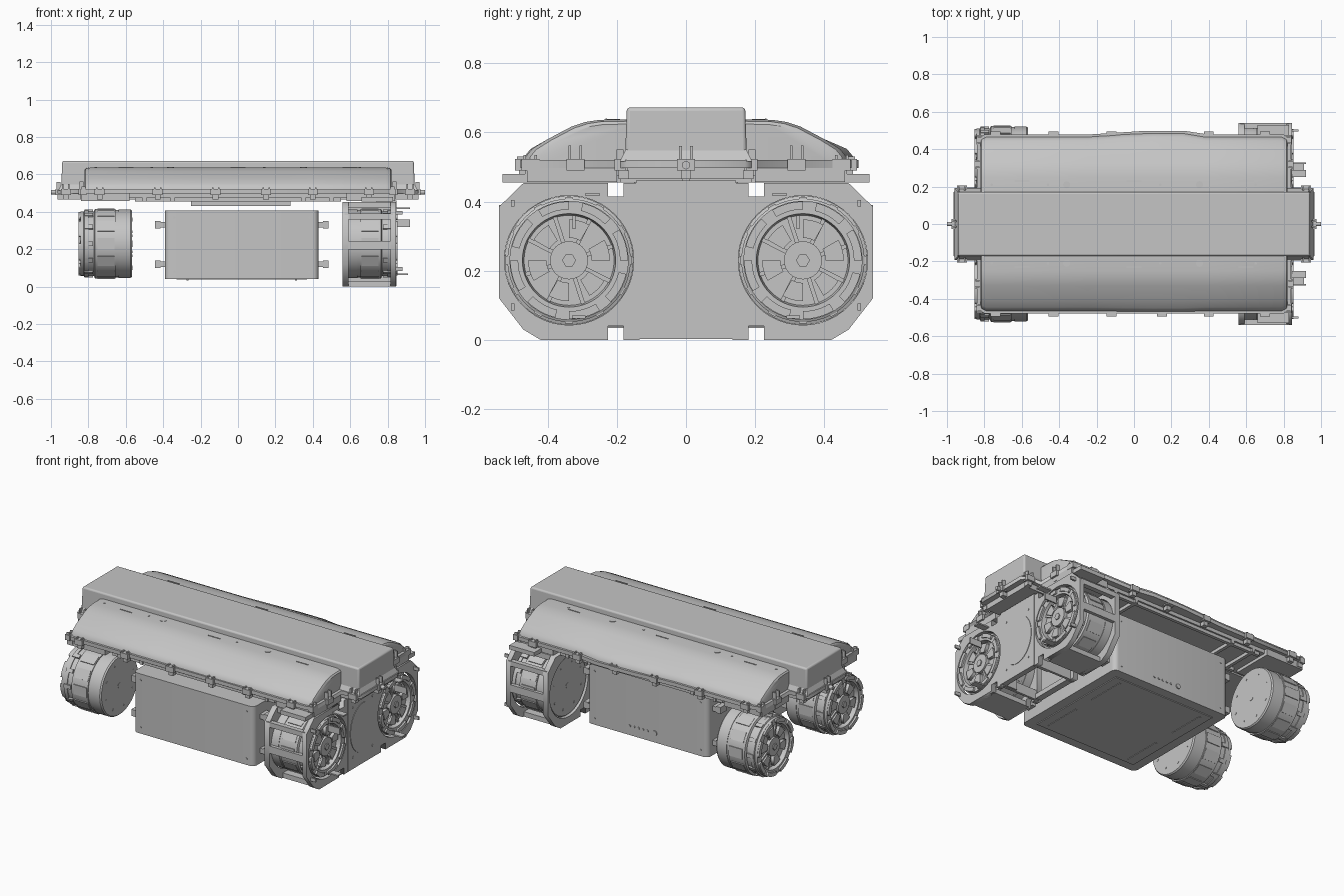
import bpy, bmesh
from math import cos, sin, pi
from mathutils import Matrix, Vector

if "Cube" in bpy.data.objects:
    bpy.data.objects.remove(bpy.data.objects["Cube"], do_unlink=True)

grey = bpy.data.materials.new("machined_grey")
grey.use_nodes = True
grey.diffuse_color = (0.56, 0.56, 0.56, 1)
grey.node_tree.nodes["Principled BSDF"].inputs["Base Color"].default_value = (0.56, 0.56, 0.56, 1)

SIDES = (-1, 1)
CORNERS = [(a, b) for a in SIDES for b in SIDES]


def add(name, mesh, smooth=False, bevel=0):
    mesh.name = name
    mesh.materials.clear()
    mesh.materials.append(grey)
    ob = bpy.data.objects.new(name, mesh)
    bpy.context.scene.collection.objects.link(ob)
    if bevel:
        mod = ob.modifiers.new("bevel", "BEVEL")
        mod.width, mod.segments, mod.limit_method = bevel, 3, "ANGLE"
    if smooth:
        bpy.ops.object.select_all(action="DESELECT")
        ob.select_set(True)
        bpy.context.view_layer.objects.active = ob
        bpy.ops.object.shade_smooth_by_angle(angle=0.6)
    return ob


def finish(name, bm, **kw):
    bmesh.ops.recalc_face_normals(bm, faces=bm.faces)
    mesh = bpy.data.meshes.new(name)
    bm.to_mesh(mesh)
    bm.free()
    return add(name, mesh, **kw)


def put_box(bm, lo, hi, m=Matrix()):
    lo, hi = Vector(lo), Vector(hi)
    size = [abs(v) for v in hi - lo]
    bmesh.ops.create_cube(bm, size=1, matrix=m @ Matrix.Translation((lo + hi) / 2) @ Matrix.Diagonal((*size, 1)))


def put_rod(bm, pos, r, length, axis="X", sides=16):
    turn = Matrix.Rotation(pi / 2, 4, "Y" if axis == "X" else "X") if axis != "Z" else Matrix()
    bmesh.ops.create_cone(bm, cap_ends=True, segments=sides, radius1=r, radius2=r, depth=length,
                          matrix=Matrix.Translation(pos) @ turn)


def boxes(name, pairs, **kw):
    bm = bmesh.new()
    for lo, hi in pairs:
        put_box(bm, lo, hi)
    return finish(name, bm, **kw)


def frustum(name, half_x, half_y, z0, z1, flare, **kw):
    bm = bmesh.new()
    put_box(bm, (-half_x, -half_y, z0), (half_x, half_y, z1))
    for v in bm.verts:
        if v.co.z < (z0 + z1) / 2:
            v.co.x += flare if v.co.x > 0 else -flare
            v.co.y += flare if v.co.y > 0 else -flare
    finish(name, bm, **kw)


def ellipse(cy, cz, ry, rz, n=48):
    return [(cy + ry * cos(2 * pi * i / n), cz + rz * sin(2 * pi * i / n)) for i in range(n)]


def arcs(cy, cz, r0, r1, count, fill, n=8):
    """Ring of separate arc-shaped pads, each covering a share of its step."""
    loops = []
    for k in range(count):
        angles = [2 * pi * (k + fill * i / n) / count for i in range(n + 1)]
        loops.append([(cy + r1 * cos(a), cz + r1 * sin(a)) for a in angles]
                     + [(cy + r0 * cos(a), cz + r0 * sin(a)) for a in reversed(angles)])
    return loops


def plate(name, loops, lo, hi, along_x=True, smooth=False):
    """Flat plate with holes, spanning lo..hi along x or z."""
    cu = bpy.data.curves.new(name, "CURVE")
    cu.dimensions, cu.fill_mode, cu.extrude = "2D", "BOTH", (hi - lo) / 2
    for loop in loops:
        sp = cu.splines.new("POLY")
        sp.points.add(len(loop) - 1)
        for p, (u, v) in zip(sp.points, loop):
            p.co = (u, v, 0, 1)
        sp.use_cyclic_u = True
    tmp = bpy.data.objects.new(name, cu)
    bpy.context.scene.collection.objects.link(tmp)
    mesh = bpy.data.meshes.new_from_object(tmp.evaluated_get(bpy.context.evaluated_depsgraph_get()))
    bpy.data.objects.remove(tmp)
    mid = (lo + hi) / 2
    if along_x:
        mesh.transform(Matrix(((0, 0, 1, mid), (1, 0, 0, 0), (0, 1, 0, 0), (0, 0, 0, 1))))
    else:
        mesh.transform(Matrix.Translation((0, 0, mid)))
    return add(name, mesh, smooth=smooth)


# Raised central cover with a flared skirt at its base
frustum("central_cover", 0.94, 0.171, 0.5, 0.672, 0.006, bevel=0.01, smooth=True)
frustum("cover_skirt", 0.943, 0.174, 0.515, 0.55, 0.018)

# Sloping side covers with rounded ends, the back one with a shallow bulge
SLOPE = [(0.15, 0.5), (0.15, 0.638), (0.25, 0.636), (0.29, 0.63), (0.33, 0.617),
         (0.40, 0.58), (0.445, 0.552), (0.463, 0.53), (0.468, 0.5)]
STATIONS = [(-0.822, 0, 0.9), (-0.815, 0, 0.96), (-0.79, 0, 1), (-0.25, 0, 1), (-0.05, 0.7, 1),
            (0.1, 1, 1), (0.26, 1, 1), (0.38, 0, 1), (0.79, 0, 1), (0.815, 0, 0.96), (0.822, 0, 0.9)]
for s in SIDES:
    bm = bmesh.new()
    rings = []
    for x, bulge, k in STATIONS:
        ring = []
        for y, z in SLOPE:
            out = (y - 0.15) * k + bulge * (0.02 if s > 0 else 0.004) * (y > 0.4)
            ring.append(bm.verts.new((x, s * (0.15 + out), 0.5 + (z - 0.5) * k)))
        rings.append(ring)
    n = len(SLOPE)
    for a, b in zip(rings, rings[1:]):
        for i in range(n):
            bm.faces.new((a[i], a[(i + 1) % n], b[(i + 1) % n], b[i]))
    bm.faces.new(rings[0])
    bm.faces.new(rings[-1])
    finish("side_cover", bm, smooth=True)

# Flange around the covers and the tray below it
right_half = [(0.80, -0.478), (0.84, -0.44), (0.84, -0.195), (0.94, -0.195), (0.965, -0.17),
              (0.965, 0.17), (0.94, 0.195), (0.84, 0.195), (0.84, 0.44), (0.80, 0.478)]
outline = right_half + [(0.4, 0.478), (0.27, 0.498), (0.06, 0.498), (-0.25, 0.478)]
outline += [(-x, y) for x, y in reversed(right_half)]
plate("cover_flange", [outline], 0.497, 0.52, along_x=False)
tray = [((-0.8, -0.44, 0.475), (0.8, 0.44, 0.5)), ((-0.93, -0.17, 0.465), (0.93, 0.17, 0.5)),
        ((-0.25, -0.15, 0.43), (0.28, 0.15, 0.476))]
tray += [((sx * 0.58, sy * 0.2, 0.457), (sx * 0.84, sy * 0.46, 0.5)) for sx, sy in CORNERS]
tray += [((0.66, s * 0.44, 0.455), (0.83, s * 0.53, 0.48)) for s in SIDES]
boxes("under_tray", tray)
ribs = [((-0.55, y - 0.01, 0.455), (0.55, y + 0.01, 0.48)) for y in (-0.42, -0.2, 0, 0.2, 0.42)]
ribs += [((x - 0.01, -0.44, 0.455), (x + 0.01, 0.44, 0.48)) for x in (-0.5, -0.35, 0.35, 0.5)]
boxes("under_ribs", ribs)

# Clips around the flange, each a block, a foot and two prongs
bm = bmesh.new()
spots = [(x, sy * 0.482, sy * pi / 2, 0.53) for sy in SIDES for x in (-0.74, -0.43, -0.12, 0.15, 0.4, 0.7)]
spots += [(sx * 0.842, y, 0 if sx > 0 else pi, 0.562) for sx in SIDES for y in (-0.32, 0.32)]
spots += [(sx * 0.83, y, 0 if sx > 0 else pi, 0.535) for sx in SIDES for y in (-0.45, 0.45)]
spots += [(sx * 0.92, sy * 0.195, sy * pi / 2, 0.55) for sx, sy in CORNERS]
spots += [(sx * 0.965, 0, 0 if sx > 0 else pi, 0.56) for sx in SIDES]
for x, y, turn, top in spots:
    m = Matrix.Translation((x, y, 0)) @ Matrix.Rotation(turn, 4, "Z")
    put_box(bm, (-0.02, -0.026, 0.49), (0.012, 0.026, 0.523), m)
    put_box(bm, (-0.03, -0.015, 0.465), (0, 0.015, 0.49), m)
    for s in SIDES:
        put_box(bm, (-0.015, s * 0.012, 0.51), (0.006, s * 0.02, top), m)
for s in SIDES:
    put_rod(bm, (s * 0.975, 0, 0.505), 0.012, 0.05)
finish("flange_clips", bm)

# Small fittings on the side covers
bm = bmesh.new()
for s in SIDES:
    for x in (-0.36, 0.35):
        put_rod(bm, (x, s * 0.21, 0.636), 0.019, 0.006, "Z")
    for x in (-0.76, -0.46, 0.14, 0.65):
        put_rod(bm, (x, s * 0.21, 0.636), 0.007, 0.006, "Z", 10)
    for x in (-0.6, 0, 0.6):
        put_box(bm, (x - 0.04, s * 0.228, 0.632), (x + 0.04, s * 0.232, 0.64))
finish("cover_fittings", bm)

# Battery box with rounded upright edges, side hooks, base panel and rear buttons
FRONT, BACK, R = -0.46, 0.345, 0.03
box_outline = []
for q, (x, y) in enumerate(((0.43 - R, BACK - R), (R - 0.39, BACK - R), (R - 0.39, FRONT + R), (0.43 - R, FRONT + R))):
    for i in range(7):
        a = pi / 2 * (q + i / 6)
        box_outline.append((x + R * cos(a), y + R * sin(a)))
plate("battery_box", [box_outline], 0.042, 0.408, along_x=False, smooth=True)
hooks = []
for face, s in ((-0.39, -1), (0.43, 1)):
    for y in (-0.37, 0.27):
        for z in (0.12, 0.33):
            hooks.append(((face - s * 0.01, y - 0.03, z - 0.015), (face + s * 0.055, y + 0.03, z + 0.015)))
            hooks.append(((face + s * 0.025, y - 0.03, z - 0.02), (face + s * 0.055, y + 0.03, z + 0.02)))
boxes("box_hooks", hooks)
base = [((-0.33, FRONT + 0.06, 0.037), (0.37, BACK - 0.06, 0.045))]
base += [((x - 0.006, y - 0.12, 0.034), (x + 0.006, y + 0.12, 0.04)) for x in (-0.27, 0.31) for y in (-0.25, 0.13)]
boxes("box_base_panel", base)
bm = bmesh.new()
for i in range(5):
    put_rod(bm, (0.14 - i * 0.03, BACK, 0.1), 0.007, 0.01, "Y", 10)
put_rod(bm, (-0.03, BACK, 0.1), 0.015, 0.012, "Y")
for y in (FRONT, BACK):
    for x in (-0.34, 0.38):
        for z in (0.08, 0.37):
            put_rod(bm, (x, y, z), 0.006, 0.006, "Y", 10)
finish("box_buttons", bm)

# Four drum motors: lathed housing, then face details
HOUSING = [(0.567, 0), (0.567, 0.177), (0.575, 0.183), (0.64, 0.183), (0.64, 0.18), (0.655, 0.18),
           (0.655, 0.186), (0.765, 0.186), (0.77, 0.173), (0.80, 0.173), (0.80, 0.178), (0.822, 0.178),
           (0.825, 0.172), (0.842, 0.172), (0.842, 0.135), (0.815, 0.13), (0.815, 0)]
CZ = 0.23
for sx, sy in CORNERS:
    cy = sy * 0.338
    centre = Matrix.Translation((0, cy, CZ))
    bm = bmesh.new()
    chain = [bm.verts.new((sx * x, 0, r)) for x, r in HOUSING]
    edges = [bm.edges.new(pair) for pair in zip(chain, chain[1:])]
    bmesh.ops.spin(bm, geom=chain + edges, cent=(0, 0, 0), axis=(1, 0, 0), angle=2 * pi, steps=56)
    bmesh.ops.remove_doubles(bm, verts=bm.verts, dist=1e-4)
    bmesh.ops.transform(bm, matrix=centre, verts=bm.verts)
    finish("motor_housing", bm, smooth=True)

    lo, hi = sorted((sx * 0.835, sx * 0.853))
    plate("motor_rim_pads", arcs(cy, CZ, 0.147, 0.17, 8, 0.7), lo, hi)
    lo, hi = sorted((sx * 0.81, sx * 0.835))
    plate("motor_hub_pads", arcs(cy, CZ, 0.065, 0.118, 6, 0.5), lo, hi)

    bm = bmesh.new()
    for i in range(12):
        m = centre @ Matrix.Rotation(i * pi / 6, 4, "X")
        put_box(bm, (sx * 0.775, -0.012, 0.165), (sx * 0.82, 0.012, 0.182), m)
        put_box(bm, (sx * 0.66, -0.03, 0.175), (sx * 0.75, 0.03, 0.188), m)
    for i in range(8):
        m = centre @ Matrix.Rotation((i + 0.4) * pi / 4, 4, "X")
        put_box(bm, (sx * 0.81, -0.006, 0.04), (sx * 0.825, 0.006, 0.132), m)
        put_rod(bm, m @ Vector((sx * 0.842, 0, 0.158)), 0.01, 0.014, sides=10)
        put_rod(bm, m @ Vector((sx * 0.567, 0, 0.14)), 0.007, 0.004, sides=10)
    put_rod(bm, (sx * 0.825, cy, CZ), 0.055, 0.025, sides=32)
    put_rod(bm, (sx * 0.836, cy, CZ), 0.02, 0.016, sides=6)
    put_rod(bm, (sx * 0.567, cy, CZ), 0.018, 0.004)
    finish("motor_details", bm)

# Motor cradles at the +x end: two pierced plates joined by bars
EDGE = [(0.135, 0), (0.18, 0), (0.18, 0.04), (0.225, 0.04), (0.225, 0), (0.42, 0), (0.47, 0.03),
        (0.54, 0.12), (0.54, 0.385), (0.47, 0.453), (0.225, 0.453), (0.225, 0.415), (0.18, 0.415),
        (0.18, 0.453), (0.135, 0.453)]
for s in SIDES:
    loops = [[(s * y, z) for y, z in EDGE], ellipse(s * 0.338, CZ, 0.187, 0.187)]
    plate("cradle_outer_plate", loops, 0.815, 0.845)
    plate("cradle_inner_plate", loops, 0.558, 0.592)
    boxes("cradle_bars", [((0.57, s * a, lo), (0.83, s * b, hi)) for a, b, lo, hi in
          ((0.23, 0.41, 0, 0.03), (0.23, 0.46, 0.42, 0.453), (0.52, 0.54, 0.2, 0.245),
           (0.51, 0.54, 0.36, 0.39), (0.14, 0.155, 0, 0.06), (0.14, 0.155, 0.4, 0.453))])

# End panel between the cradles, with a thin oval plate and screws
boxes("end_panel", [((0.815, -0.145, 0.003), (0.848, 0.145, 0.46))]
      + [((0.74, s * 0.13, 0.003), (0.82, s * 0.145, 0.46)) for s in SIDES]
      + [((0.56, -0.15, z), (0.6, 0.15, z + 0.03)) for z in (0.003, 0.42)])
plate("oval_plate", [ellipse(0, 0.225, 0.123, 0.15)], 0.845, 0.851)
bm = bmesh.new()
for s in SIDES:
    for z in (0.075, 0.38):
        put_rod(bm, (0.848, s * 0.095, z), 0.007, 0.006, sides=10)
finish("panel_screws", bm)

# Cable connectors on the outer face of the cradles
boxes("connectors", [((0.84, s * a, lo), (x, s * b, hi)) for s in SIDES for a, b, lo, hi, x in
      ((0.32, 0.328, 0.32, 0.36, 0.92), (0.25, 0.29, 0.416, 0.424, 0.92), (0.495, 0.505, 0.085, 0.105, 0.88),
       (0.29, 0.33, 0.062, 0.07, 0.91), (0.495, 0.505, 0.385, 0.405, 0.88))])
